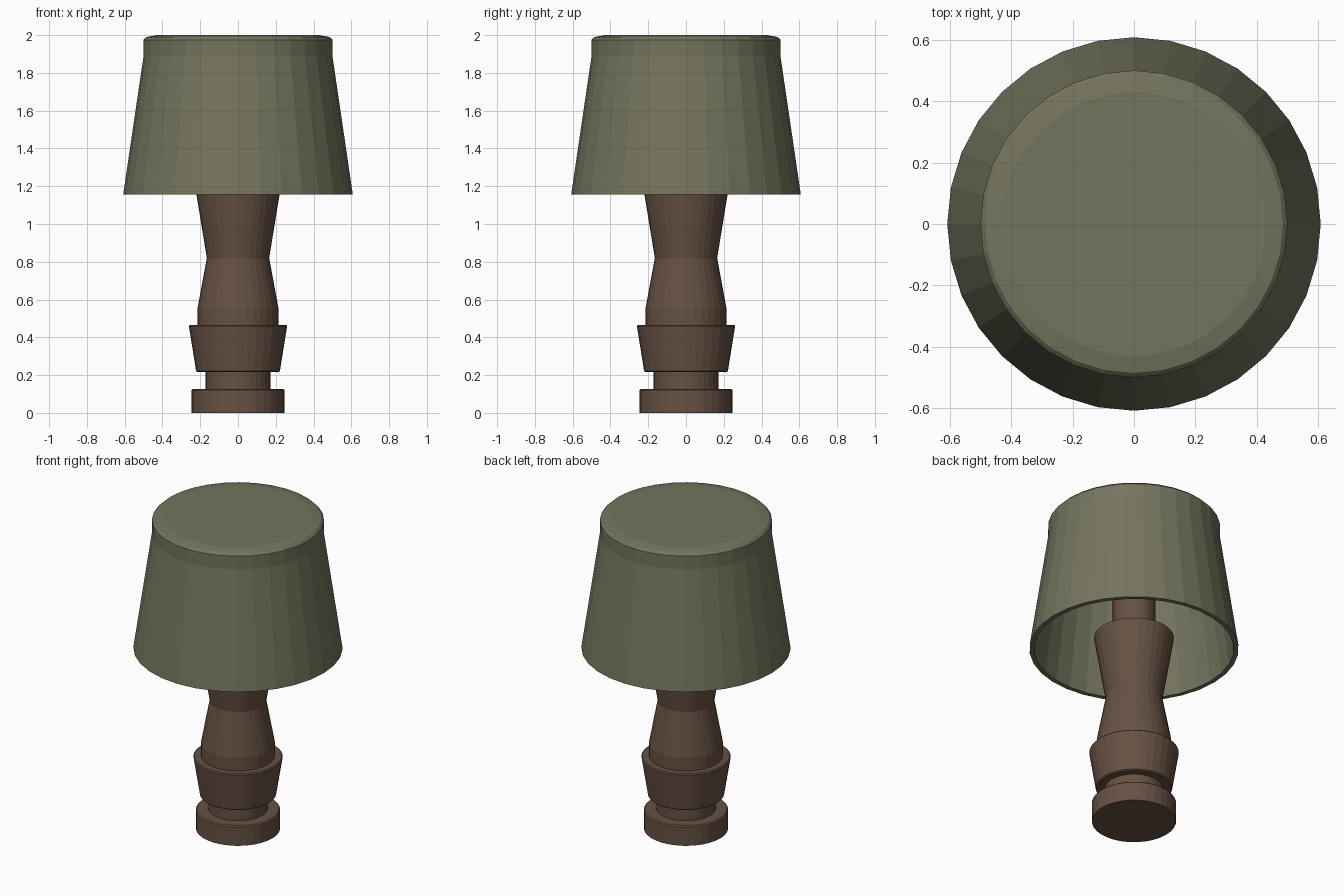
import bpy, bmesh, math

if "Cube" in bpy.data.objects:
    bpy.data.objects.remove(bpy.data.objects["Cube"])

SIDES = 32


def material(name, color):
    m = bpy.data.materials.new(name)
    m.diffuse_color = (*color, 1)
    m.use_nodes = True
    m.node_tree.nodes["Principled BSDF"].inputs["Base Color"].default_value = m.diffuse_color
    return m


def lathe(name, profile, mat):
    """Revolve (radius, z) points around z; radius 0 points become poles."""
    bm = bmesh.new()
    verts = [bm.verts.new((r, 0, z)) for r, z in profile]
    edges = [bm.edges.new(pair) for pair in zip(verts, verts[1:])]
    bmesh.ops.spin(bm, geom=verts + edges, cent=(0, 0, 0), axis=(0, 0, 1),
                   angle=math.tau, steps=SIDES, use_duplicate=False)
    bmesh.ops.remove_doubles(bm, verts=bm.verts, dist=1e-4)
    bmesh.ops.recalc_face_normals(bm, faces=bm.faces)
    mesh = bpy.data.meshes.new(name)
    bm.to_mesh(mesh)
    bm.free()
    mesh.materials.append(mat)
    obj = bpy.data.objects.new(name, mesh)
    bpy.context.collection.objects.link(obj)
    return obj


wood = material("brown_wood", (0.133, 0.082, 0.056))
fabric = material("olive_fabric", (0.175, 0.175, 0.112))

# Foot disc with softened top edge, and the short neck above it
lathe("foot", [(0, 0), (0.245, 0), (0.245, 0.12), (0.238, 0.127),
               (0.172, 0.127), (0.172, 0.22), (0, 0.22)], wood)

# Flared collar
lathe("collar", [(0, 0.216), (0.215, 0.216), (0.222, 0.222), (0.26, 0.46),
                 (0.254, 0.466), (0, 0.466)], wood)

# Waisted stem
lathe("stem", [(0, 0.45), (0.215, 0.45), (0.215, 0.55), (0.165, 0.82),
               (0.232, 1.23), (0, 1.23)], wood)

# Thin pole holding the shade
lathe("pole", [(0, 1.22), (0.124, 1.22), (0.124, 1.97), (0, 1.97)], wood)

# Hollow tapered shade with a closed, softly bevelled top
lathe("shade", [(0, 2.0), (0.43, 2.0), (0.485, 1.99), (0.5, 1.975),
                (0.5, 1.89), (0.608, 1.155), (0.58, 1.155), (0.472, 1.89),
                (0.472, 1.96), (0, 1.96)], fabric)
